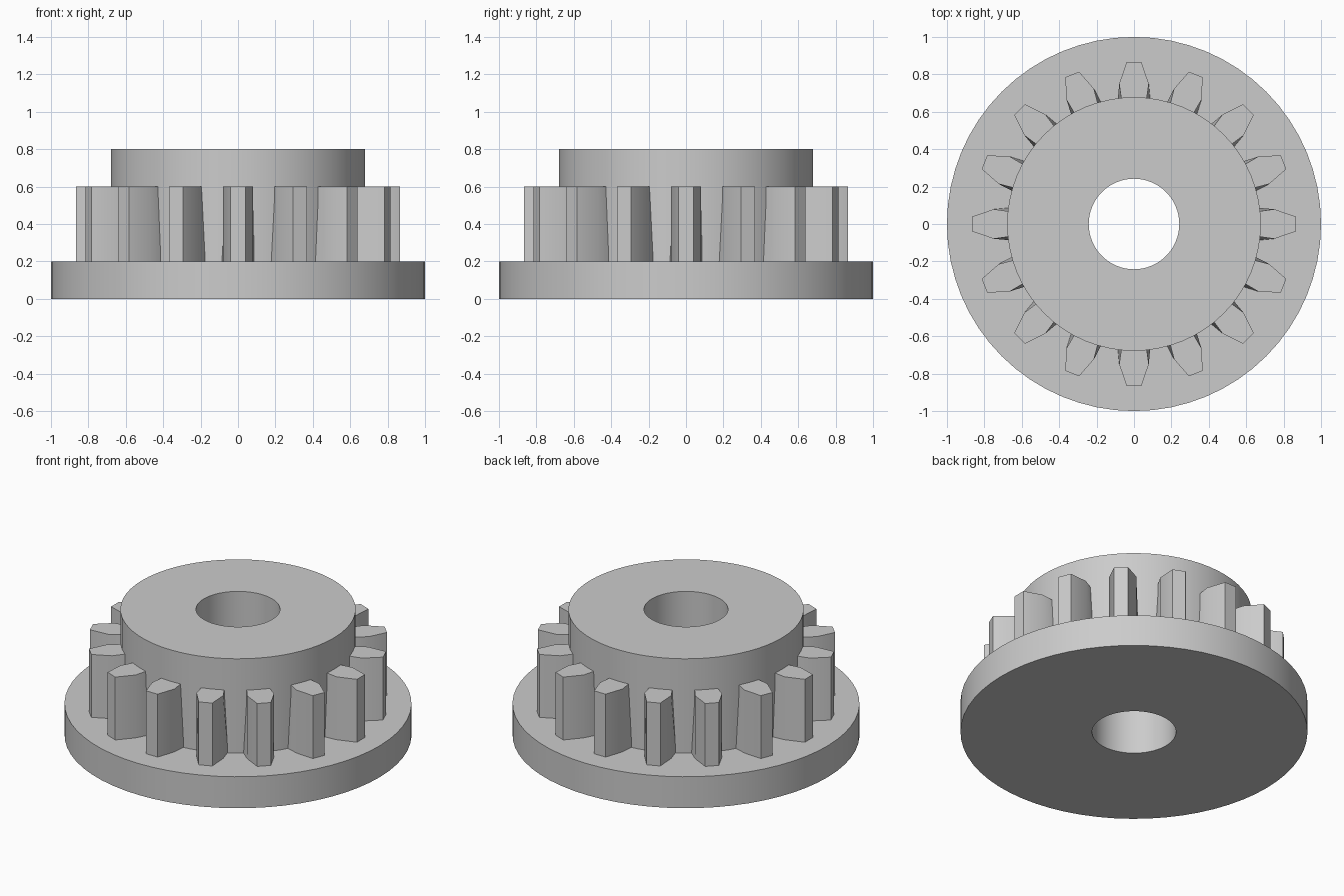
import bpy
import bmesh
from math import radians
from mathutils import Matrix, Vector

default = bpy.data.objects.get("Cube")
if default:
    bpy.data.objects.remove(default, do_unlink=True)

SEGMENTS = 64
TEETH = 16

# Plain grey metal
grey = bpy.data.materials.new("grey_metal")
grey.use_nodes = True
colour = (0.6, 0.6, 0.6, 1)
grey.diffuse_color = colour
grey.node_tree.nodes["Principled BSDF"].inputs["Base Color"].default_value = colour


def finish(bm, name):
    bmesh.ops.recalc_face_normals(bm, faces=bm.faces)
    mesh = bpy.data.meshes.new(name)
    bm.to_mesh(mesh)
    bm.free()
    mesh.materials.append(grey)
    obj = bpy.data.objects.new(name, mesh)
    bpy.context.collection.objects.link(obj)
    bpy.ops.object.select_all(action="DESELECT")
    obj.select_set(True)
    bpy.context.view_layer.objects.active = obj
    bpy.ops.object.shade_smooth_by_angle(angle=radians(30))
    return obj


# Flange and hub with a through bore, turned from one closed profile
bm = bmesh.new()
profile = [(0.242, 0), (1, 0), (1, 0.2), (0.678, 0.2), (0.678, 0.8), (0.242, 0.8)]
points = [bm.verts.new((r, 0, z)) for r, z in profile]
edges = [bm.edges.new((a, b)) for a, b in zip(points, points[1:] + points[:1])]
bmesh.ops.spin(bm, geom=points + edges, cent=(0, 0, 0), axis=(0, 0, 1),
               angle=radians(360), steps=SEGMENTS, use_merge=True)
bmesh.ops.remove_doubles(bm, verts=bm.verts, dist=0.0001)
finish(bm, "flanged_hub")


# Ring of teeth: tapered tips, roots flaring slightly towards the flange
def tooth_outline(root_half_width):
    side = [(0.66, root_half_width), (0.75, 0.079), (0.865, 0.04)]
    return side + [(r, -w) for r, w in reversed(side)]


bm = bmesh.new()
for i in range(TEETH):
    turn = Matrix.Rotation(radians(360 / TEETH * i), 4, "Z")
    low, high = [
        [bm.verts.new(turn @ Vector((r, w, z))) for r, w in tooth_outline(root)]
        for z, root in ((0.2, 0.087), (0.6, 0.066))
    ]
    bm.faces.new(high)
    bm.faces.new(low[::-1])
    for j in range(len(low)):
        k = (j + 1) % len(low)
        bm.faces.new((low[j], low[k], high[k], high[j]))
finish(bm, "gear_teeth")
